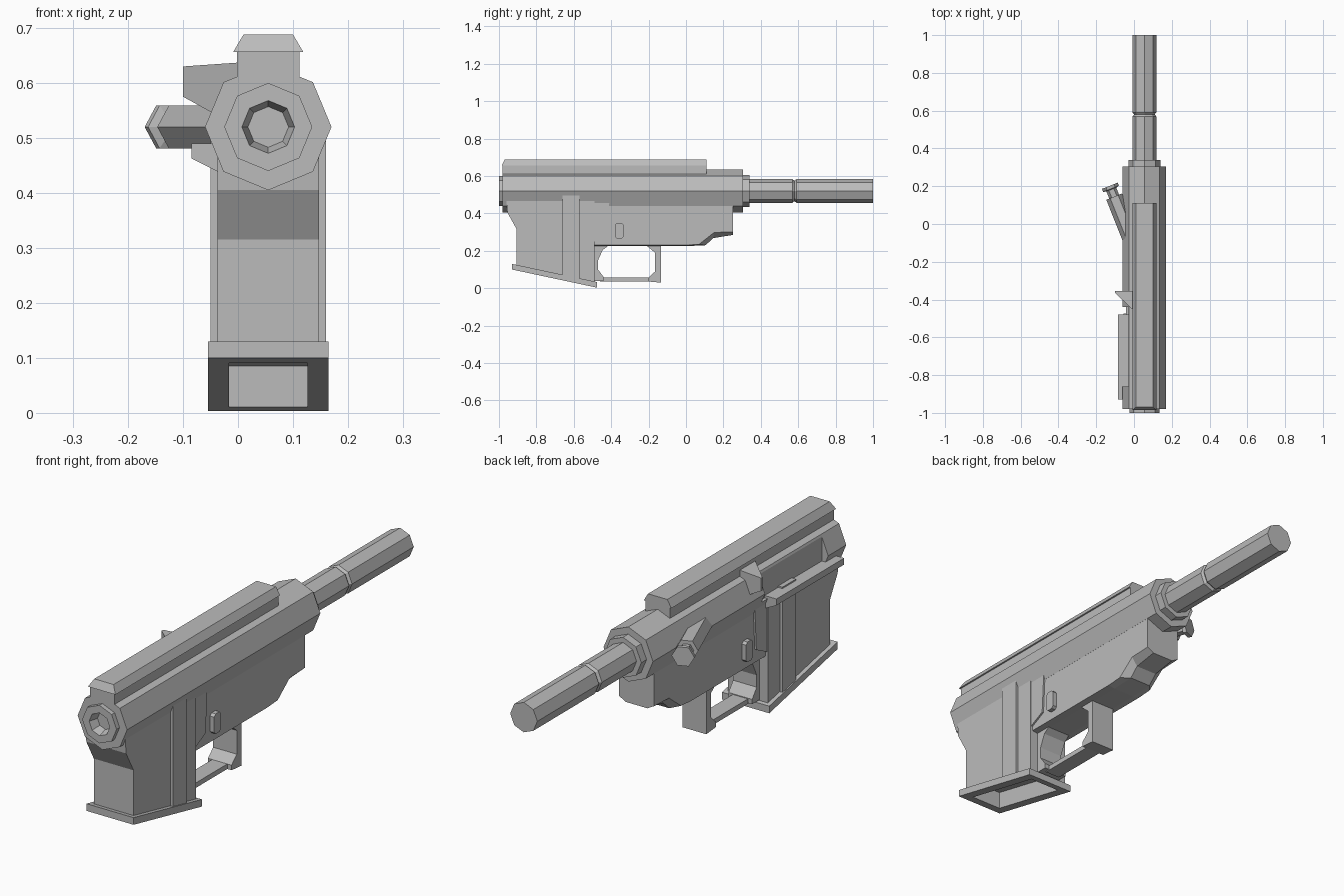
import bpy, bmesh, math
from mathutils import Vector

CX, CZ = 0.055, 0.52          # bore axis
if "Cube" in bpy.data.objects:
    bpy.data.objects.remove(bpy.data.objects["Cube"])

mat = bpy.data.materials.new("matte_grey")
mat.use_nodes = True
grey = (0.5, 0.5, 0.5, 1)
mat.diffuse_color = grey
mat.node_tree.nodes["Principled BSDF"].inputs["Base Color"].default_value = grey


def loft(name, rings):
    """Bridge matching rings of points and cap both ends."""
    bm = bmesh.new()
    loops = [[bm.verts.new(p) for p in ring] for ring in rings]
    n = len(loops[0])
    for a, b in zip(loops, loops[1:]):
        for i in range(n):
            j = (i + 1) % n
            bm.faces.new((a[i], a[j], b[j], b[i]))
    bm.faces.new(loops[0])
    bm.faces.new(loops[-1])
    bmesh.ops.recalc_face_normals(bm, faces=bm.faces)
    mesh = bpy.data.meshes.new(name)
    bm.to_mesh(mesh)
    bm.free()
    mesh.materials.append(mat)
    ob = bpy.data.objects.new(name, mesh)
    bpy.context.collection.objects.link(ob)
    return ob


def slab(name, profile, x0, x1):
    """Side profile (y, z) extruded across x, measured from the bore axis."""
    return loft(name, [[(CX + x, y, z) for y, z in profile] for x in (x0, x1)])


def beam(name, profile, y0, y1):
    """Front profile (x, z) extruded along y."""
    return loft(name, [[(x, y, z) for x, z in profile] for y in (y0, y1)])


def turned(name, sides, stations, origin, axis=(0, 1, 0)):
    """Faceted round part from (radius, distance) stations."""
    d, up = Vector(axis).normalized(), Vector((0, 0, 1))
    side = d.cross(up)
    turn = [2 * math.pi * i / sides for i in range(sides)]
    return loft(name, [[Vector(origin) + d * t + r * (side * math.cos(a) + up * math.sin(a))
                        for a in turn] for r, t in stations])


def box(y0, y1, z0, z1):
    return [(y0, z0), (y1, z0), (y1, z1), (y0, z1)]


def cut(ob, cutter):
    m = ob.modifiers.new("cut", 'BOOLEAN')
    m.operation, m.solver, m.object = 'DIFFERENCE', 'EXACT', cutter
    cutter.hide_render = True
    cutter.hide_viewport = True
    cutter.display_type = 'WIRE'


# Octagonal upper body with front ring, shallow bore and rear collar
upper = turned("upper_body", 8, [(0.037, -0.96), (0.048, -1), (0.08, -1), (0.08, -0.98),
                                 (0.115, -0.98), (0.115, 0.305), (0.085, 0.305), (0.085, 0.34)],
               (CX, 0, CZ))
cut(upper, slab("side_slot_cutter", box(-0.86, -0.44, 0.48, 0.6), -0.2, -0.085))

# Barrel with a shallow groove
turned("barrel", 8, [(0.063, 0.33), (0.063, 0.57), (0.054, 0.58), (0.063, 0.59), (0.063, 1)],
       (CX, 0, CZ))

# Top rail: stem and overhanging cap with a chamfered front
slab("rail_stem", box(-0.98, 0.11, 0.59, 0.66), -0.057, 0.057)
loft("rail_cap", [[(CX + s * w, y, z) for s, y in ((-1, y0), (1, y0), (1, 0.11), (-1, 0.11))]
                  for w, z, y0 in ((0.064, 0.656, -0.985), (0.045, 0.688, -0.97))])

# Feed well with a tapered front
well = slab("feed_well", [(-0.96, 0.47), (-0.955, 0.405), (-0.905, 0.315), (-0.905, 0.11),
                          (-0.49, 0.02), (-0.49, 0.47)], -0.0925, 0.0925)
slab("well_rear_panel", [(-0.58, 0.03), (-0.49, 0.02), (-0.49, 0.25), (-0.42, 0.285),
                         (-0.41, 0.46), (-0.58, 0.46)], -0.0885, 0.0885)
slab("well_rib", [(-0.66, 0.06), (-0.57, 0.04), (-0.57, 0.496), (-0.66, 0.496)], -0.105, 0.105)

# Flared foot with a recessed opening
foot = slab("well_foot", [(-0.93, 0.13), (-0.93, 0.1), (-0.475, 0.003), (-0.475, 0.033)],
            -0.11, 0.11)
opening = slab("opening_cutter", [(-0.885, 0.05), (-0.885, 0.165), (-0.51, 0.085), (-0.51, -0.05)],
               -0.071, 0.071)
for part in (well, foot, bpy.data.objects["well_rib"], bpy.data.objects["well_rear_panel"]):
    cut(part, opening)

# Lower body, chamfered along the bottom edges at the rear
side_line = [(-0.52, 0.45), (-0.52, 0.23), (0.0, 0.23), (0.07, 0.235), (0.15, 0.298),
             (0.25, 0.302), (0.25, 0.45)]
keel_line = [(-0.52, 0.45), (-0.52, 0.225), (0.0, 0.225), (0.105, 0.23), (0.145, 0.268),
             (0.25, 0.285), (0.25, 0.45)]
loft("lower_body", [[(CX + x, y, z) for y, z in line] for x, line in
                    ((-0.081, side_line), (-0.05, keel_line), (0.05, keel_line), (0.081, side_line))])

# Trigger guard: front web, bar and rear block
slab("guard_front", [(-0.5, 0.235), (-0.5, 0.04), (-0.44, 0.04), (-0.44, 0.06), (-0.47, 0.1),
                     (-0.47, 0.15), (-0.445, 0.205), (-0.405, 0.235)], -0.055, 0.055)
slab("guard_bar", box(-0.46, -0.15, 0.036, 0.057), -0.035, 0.035)
slab("guard_rear", [(-0.22, 0.235), (-0.165, 0.19), (-0.165, 0.09), (-0.2, 0.057), (-0.2, 0.036),
                    (-0.135, 0.03), (-0.135, 0.235)], -0.055, 0.055)

# Chamfered buttons on both sides
for s, label in ((-1, "right"), (1, "left")):
    slab(label + "_button", [(-0.38, 0.275), (-0.37, 0.265), (-0.345, 0.265), (-0.335, 0.275),
                             (-0.335, 0.34), (-0.345, 0.35), (-0.37, 0.35), (-0.38, 0.34)],
         s * 0.07, s * 0.1)

# Side ledge below the slot
beam("side_ledge", [(-0.02, 0.49), (-0.085, 0.49), (-0.085, 0.463), (-0.035, 0.438), (-0.02, 0.438)],
     -0.93, -0.48)

# Wedge behind the slot
loft("side_wedge", [[(x, y, z) for y, z in box(y0, -0.355, z0, z1)] for x, y0, z0, z1 in
                    ((-0.1, -0.365, 0.575, 0.63), (0.0, -0.46, 0.52, 0.637))])

# Angled hexagonal handle with neck and cap
turned("side_handle", 6, [(0.045, -0.33), (0.045, 0), (0.028, 0), (0.028, 0.04),
                          (0.045, 0.045), (0.045, 0.062)],
       (-0.105, 0.145, CZ), (-0.37, 0.93, 0))
